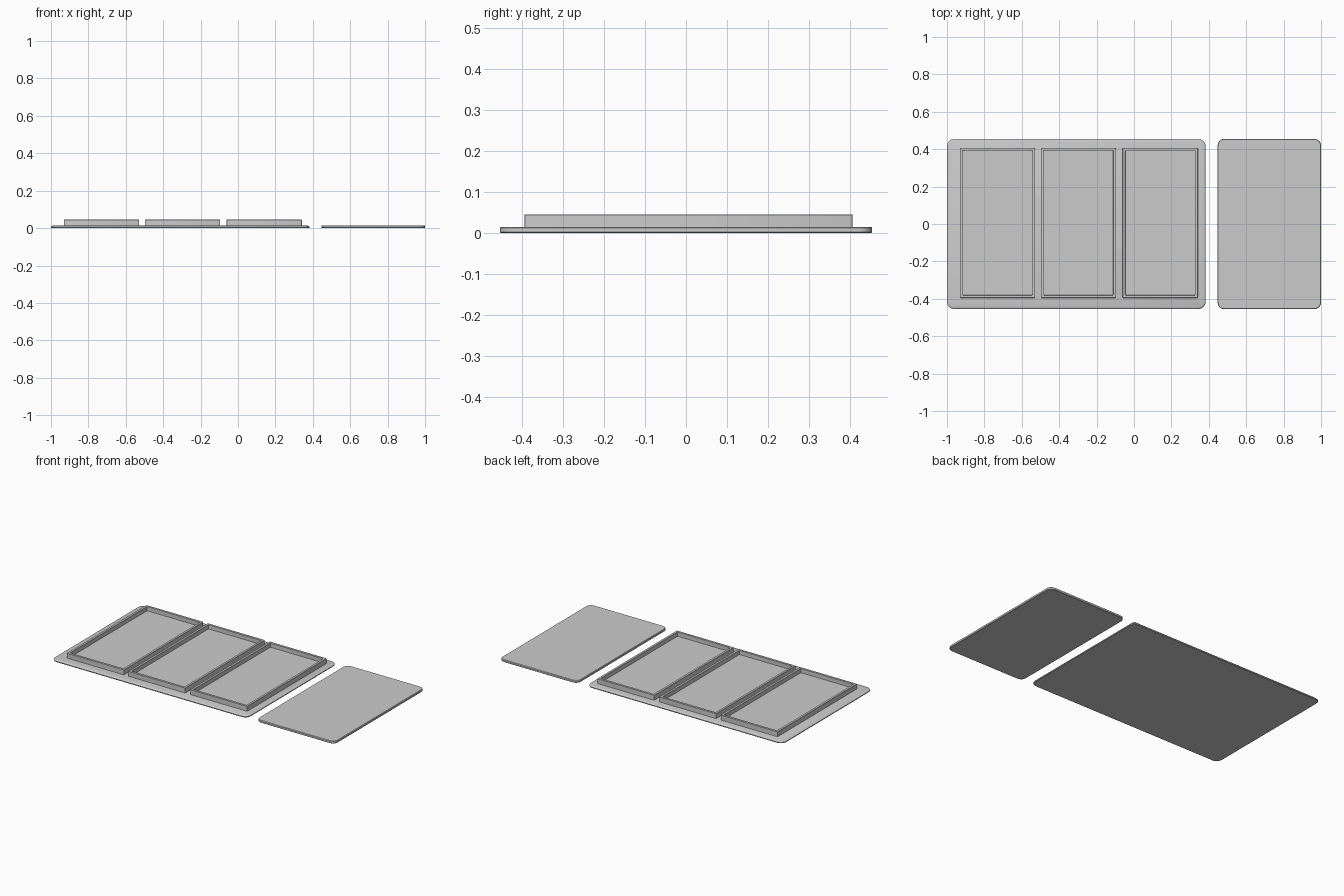
import bpy, bmesh, math

if "Cube" in bpy.data.objects:
    bpy.data.objects.remove(bpy.data.objects["Cube"])


def outline(x0, x1, y0, y1, r, n=6):
    """Rounded rectangle points, counter-clockwise."""
    pts = []
    for i, (cx, cy) in enumerate([(x1 - r, y1 - r), (x0 + r, y1 - r),
                                  (x0 + r, y0 + r), (x1 - r, y0 + r)]):
        for k in range(n + 1):
            a = math.radians(90 * (i + k / n))
            pts.append((cx + r * math.cos(a), cy + r * math.sin(a)))
    return pts


def loft(name, rect, r, rings, n=6):
    """Stack rounded-rectangle rings of (inset, z) and cap both ends."""
    x0, x1, y0, y1 = rect
    bm = bmesh.new()
    loops = []
    for d, z in rings:
        pts = outline(x0 + d, x1 - d, y0 + d, y1 - d, max(r - d, 0.002), n)
        loops.append([bm.verts.new((x, y, z)) for x, y in pts])
    for a, b in zip(loops, loops[1:]):
        for i in range(len(a)):
            j = (i + 1) % len(a)
            bm.faces.new((a[i], a[j], b[j], b[i]))
    bm.faces.new(loops[0][::-1])
    bm.faces.new(loops[-1])
    bmesh.ops.recalc_face_normals(bm, faces=bm.faces)
    me = bpy.data.meshes.new(name)
    bm.to_mesh(me)
    bm.free()
    ob = bpy.data.objects.new(name, me)
    bpy.context.collection.objects.link(ob)
    bpy.ops.object.select_all(action='DESELECT')
    ob.select_set(True)
    bpy.context.view_layer.objects.active = ob
    bpy.ops.object.shade_smooth_by_angle(angle=math.radians(35))
    return ob


# Wide base plate with softened upper edge
loft("base_plate", (-1.0, 0.383, -0.455, 0.455), 0.04,
     [(0.003, 0.0), (0, 0.003), (0, 0.007), (0.004, 0.011), (0.01, 0.013)])

# Separate flat cover panel
loft("cover_panel", (0.447, 1.0, -0.455, 0.455), 0.035,
     [(0.002, 0.0), (0, 0.002), (0, 0.012), (0.003, 0.015)])

# Three shallow trays: outer wall, thin rim, inner wall, floor
for i, x in enumerate((-0.931, -0.498, -0.061)):
    loft(f"tray_{i + 1}", (x, x + 0.402, -0.395, 0.407), 0.004,
         [(0, 0.012), (0, 0.044), (0.001, 0.045),
          (0.014, 0.045), (0.015, 0.044), (0.015, 0.018)], n=2)
